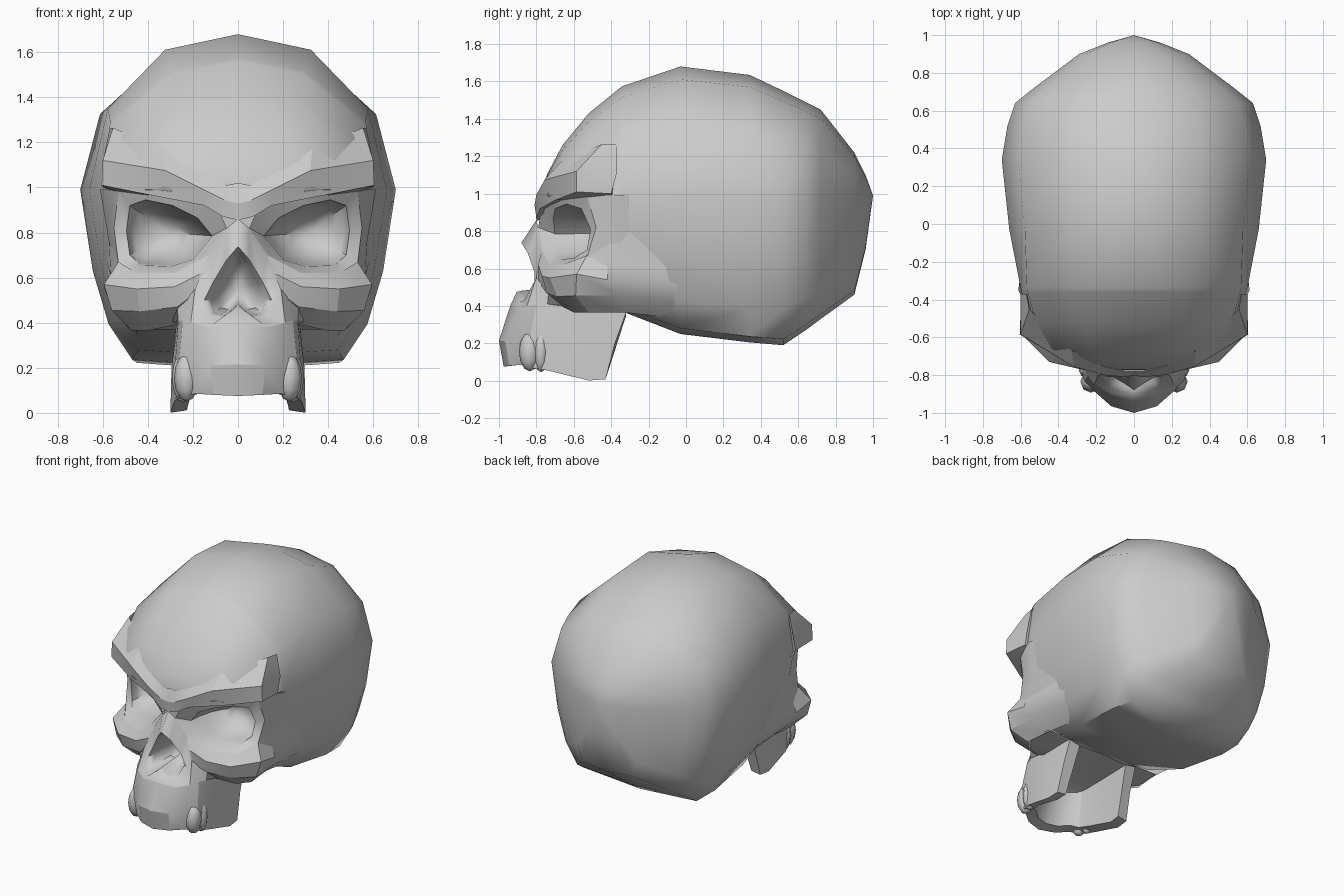
import bpy, bmesh, math
from mathutils import Vector


def make(name, rows, closed=False, caps=False, mirror=True, angle=30, front=False):
    """Loft a surface through rows of points, then mirror it across x = 0."""
    bm = bmesh.new()
    grid = [[bm.verts.new(p) for p in r] for r in rows]
    n = len(grid[0])
    for a, b in zip(grid, grid[1:]):
        for i in range(n if closed else n - 1):
            j = (i + 1) % n
            bm.faces.new((a[i], a[j], b[j], b[i]))
    if caps:
        bm.faces.new(grid[-1])
    bmesh.ops.remove_doubles(bm, verts=bm.verts, dist=0.0005)
    bmesh.ops.recalc_face_normals(bm, faces=bm.faces)
    if front and sum(f.normal.y * f.calc_area() for f in bm.faces) > 0:
        bmesh.ops.reverse_faces(bm, faces=bm.faces)
    me = bpy.data.meshes.new(name)
    bm.to_mesh(me)
    bm.free()
    ob = bpy.data.objects.new(name, me)
    bpy.context.collection.objects.link(ob)
    return finish(ob, mirror, angle)


def finish(ob, mirror, angle):
    bpy.ops.object.select_all(action='DESELECT')
    ob.select_set(True)
    bpy.context.view_layer.objects.active = ob
    bpy.ops.object.shade_smooth_by_angle(angle=math.radians(angle))
    if mirror:
        ob.modifiers.new("mirror", 'MIRROR').use_axis[0] = True
    return ob


def split(values, per_row):
    pts = [Vector(values[i:i + 3]) for i in range(0, len(values), 3)]
    return [pts[i:i + per_row] for i in range(0, len(pts), per_row)]


# Cranium: one faceted outline swept along y (y, half width, bottom, top)
LOW = [(.92, .46), (.82, .76), (.67, .96), (0, 1)]
MID = .99
sections = [(.96, .14, .70, 1.10), (.90, .29, .46, 1.22), (.72, .53, .33, 1.45),
            (.64, .63, .27, 1.49), (.52, .67, .19, 1.55), (.34, .70, .205, 1.635),
            (-.03, .66, .25, 1.68), (-.34, .60, .37, 1.575), (-.36, .595, .97, 1.56),
            (-.52, .55, .97, 1.43), (-.66, .46, .97, 1.26), (-.74, .32, .97, 1.11),
            (-.77, .13, .97, 1.03)]
rows = [[(0, 1.0, MID)] * 8]
for y, w, zb, zt in sections:
    square = .875 if y > -.2 else .945          # the forehead is squarer
    up = [(0, 1), (.49, .90), (square, .52), (1, 0)]
    rows.append([(u * w, y, MID + v * (zt - MID)) for u, v in up] +
                [(u * w, y, MID - v * (MID - zb)) for u, v in LOW])
rows.append([(0, -.775, .99)] * 8)
make("cranium", rows, angle=50)

# Brow ridge: top, ridge, lower and inner point at each station
brow = split([0, -.78, 1.02, 0, -.803, .93, 0, -.80, .855, 0, -.70, .88,
              .05, -.78, 1.01, .05, -.81, .94, .065, -.80, .87, .08, -.70, .89,
              .16, -.755, 1.06, .16, -.80, .995, .15, -.78, .92, .16, -.68, .93,
              .33, -.67, 1.17, .32, -.755, 1.075, .38, -.70, .965, .36, -.62, .965,
              .555, -.45, 1.265, .60, -.585, 1.12, .605, -.585, 1.01, .53, -.50, .98,
              .57, -.37, 1.262, .60, -.37, 1.11, .598, -.40, 1.00, .55, -.38, .98], 4)
make("brow_ridge", brow, closed=True, caps=True, angle=22)

# Cheekbone running back and sinking into the side of the cranium
cheek = split([.13, -.77, .70, .16, -.79, .62, .19, -.79, .53, .20, -.70, .45,
               .28, -.73, .62, .28, -.77, .56, .27, -.745, .47, .28, -.65, .39,
               .45, -.66, .62, .45, -.73, .55, .44, -.69, .45, .40, -.60, .365,
               .53, -.53, .67, .595, -.585, .57, .56, -.59, .455, .47, -.52, .365,
               .565, -.42, .61, .59, -.42, .54, .55, -.36, .455, .45, -.33, .365,
               .58, .06, .60, .555, .06, .50, .52, .06, .41, .44, .06, .32], 4)
make("cheekbone", cheek, closed=True, caps=True, angle=25)

# Eye socket: rim loops and a rounded bowl
inner, outer = split([.115, -.70, .785, .18, -.71, .865, .29, -.70, .92, .41, -.64, .945,
                      .48, -.56, .92, .495, -.51, .81, .48, -.53, .70, .43, -.60, .655,
                      .30, -.67, .65, .20, -.70, .68,
                      .05, -.79, .82, .09, -.775, .91, .27, -.72, .975, .42, -.66, 1.0,
                      .53, -.53, .99, .55, -.48, .82, .53, -.53, .66, .45, -.66, .62,
                      .28, -.73, .62, .13, -.77, .70], 10)


def bowl(scale):
    deep = math.sqrt(1 - scale * scale)
    return [(.31 + (p.x - .31) * scale, p.y + (-.39 - p.y) * deep,
             .80 + (p.z - .80) * scale) for p in inner]


make("eye_socket", [outer, inner] + [bowl(s) for s in (.95, .8, .6, .35, 0)],
     closed=True, angle=42, front=True)

# Temple: wall from the socket rim to the cranium, and from the cheek up to it
rim = outer[4:7]
wall = [rim] + [[(x - .17 * (.99 - p.z), y, p.z) for p in rim]
                for x, y in ((.612, -.35), (.595, -.2))]
make("temple_wall", wall, angle=50)
make("temple_hollow", [[(.53, -.53, .66), (.565, -.42, .61), (.58, .06, .60)],
                       [(.545, -.47, .80), (.575, -.29, .82), (.595, .02, .72)]], angle=40)

# Nose: outer face line, aperture edge, and the cavity inside
face, edge = split([0, -.80, .86, .05, -.79, .82, .13, -.77, .70, .19, -.80, .55,
                    .21, -.85, .40, .13, -.90, .38, 0, -.94, .40,
                    0, -.88, .738, .05, -.845, .68, .11, -.81, .58, .15, -.81, .50,
                    .13, -.865, .43, .07, -.89, .42, 0, -.905, .475], 7)
lip = [(p.x * .82, p.y + .03, .55 + (p.z - .55) * .9) for p in edge]
deep = [(p.x * .6, -.66, .55 + (p.z - .55) * .7) for p in edge]
make("nose", [face, edge, lip, deep, [(0, -.60, .55)] * 7], angle=45, front=True)

# Upper jaw: top, middle and bottom of the outer arch, with an inner wall and palate
arch = split([0, -.94, .40, 0, -1.0, .215, 0, -.975, .075,
              .13, -.90, .38, .12, -.965, .21, .11, -.945, .08,
              .21, -.85, .40, .20, -.895, .21, .19, -.88, .085,
              .245, -.80, .41, .265, -.84, .20, .25, -.83, .07,
              .265, -.74, .41, .28, -.76, .20, .28, -.74, .055,
              .275, -.55, .385, .295, -.55, .20, .30, -.52, .001,
              .28, -.32, .365, .285, -.38, .20, .295, -.43, .008], 3)
rows, roof = [], []
for i, (t, m, b) in enumerate(arch):
    back = .08 * (1 - i / 6)
    ib = Vector((b.x * .76, b.y + back, b.z + .01))
    it = Vector((t.x * .70, t.y + back * 1.6, .30 + .008 * i))
    rows.append([t, m, b, ib, it])
    roof.append([it, (0, it.y, it.z + .01)])
make("upper_jaw", rows, caps=True, angle=24)
make("palate", roof, angle=40)

# Side of the face between jaw and cheek, and the underside of the skull
make("face_side", [[(.19, -.80, .55), (.215, -.775, .52), (.27, -.735, .47), (.31, -.62, .40)],
                   [r[0] for r in arch[2:6]]], angle=40)
make("skull_base", [[(0, y, z), (.28, y, z), (x, y, z)]
                    for y, z, x in ((-.66, .40, .28), (-.59, .37, .40), (-.5, .37, .46),
                                    (-.32, .372, .46))], angle=40)

# Large side teeth, half sunk into the jaw
for i, (loc, size) in enumerate([((.228, -.835, .155), (.056, .058, .105)),
                                 ((.245, -.775, .155), (.048, .04, .11))]):
    bpy.ops.mesh.primitive_uv_sphere_add(segments=8, ring_count=6, radius=1)
    tooth = bpy.context.object
    tooth.name = "side_tooth_%d" % (i + 1)
    for v in tooth.data.vertices:
        v.co = Vector(loc) + Vector([a * b for a, b in zip(v.co, size)])
    finish(tooth, True, 60)
